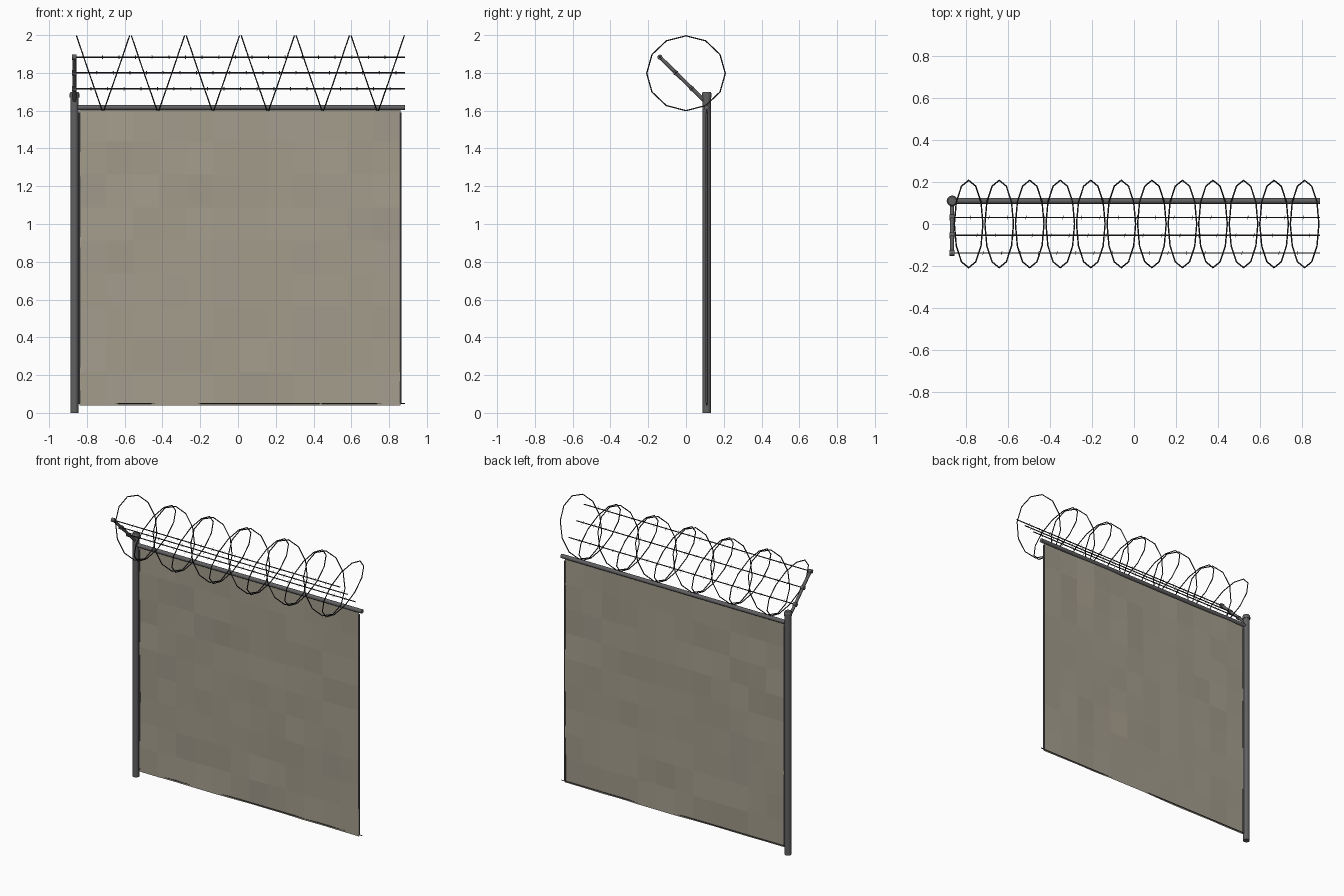
import bpy, bmesh, math, random
from mathutils import Vector

if "Cube" in bpy.data.objects:
    bpy.data.objects.remove(bpy.data.objects["Cube"])

random.seed(4)
PX, PY = -0.866, 0.11        # post position
END = 0.885                  # right end of rail and wires


def material(name, rgb):
    m = bpy.data.materials.new(name)
    m.diffuse_color = (*rgb, 1)
    m.use_nodes = True
    m.node_tree.nodes["Principled BSDF"].inputs["Base Color"].default_value = m.diffuse_color
    return m


STEEL = material("steel", (0.12, 0.12, 0.125))
WIRE = material("wire", (0.035, 0.035, 0.035))
MESH = material("mesh_fabric", (0.37, 0.335, 0.265))


def finish(name, bm, mat, smooth=False):
    me = bpy.data.meshes.new(name)
    bm.to_mesh(me)
    bm.free()
    ob = bpy.data.objects.new(name, me)
    bpy.context.collection.objects.link(ob)
    me.materials.append(mat)
    if smooth:
        bpy.ops.object.select_all(action='DESELECT')
        ob.select_set(True)
        bpy.context.view_layer.objects.active = ob
        bpy.ops.object.shade_smooth_by_angle(angle=math.radians(50))
    return ob


def add_rod(bm, a, b, r, sides=12, r2=None):
    a, b = Vector(a), Vector(b)
    d = b - a
    new = bmesh.ops.create_cone(bm, cap_ends=True, segments=sides, radius1=r,
                                radius2=r if r2 is None else r2, depth=d.length)
    rot = d.to_track_quat('Z', 'Y').to_matrix()
    for v in new["verts"]:
        v.co = rot @ v.co + (a + b) / 2


def rod(name, a, b, r, sides=12, mat=STEEL):
    bm = bmesh.new()
    add_rod(bm, a, b, r, sides)
    return finish(name, bm, mat, sides > 6)


# Post, its cap and the top rail
rod("post", (PX, PY, 0), (PX, PY, 1.675), 0.022)
bm = bmesh.new()
add_rod(bm, (PX, PY, 1.67), (PX, PY, 1.69), 0.026)
add_rod(bm, (PX, PY, 1.69), (PX, PY, 1.70), 0.026, 12, 0.02)
finish("post_cap", bm, STEEL, True)
rod("top_rail", (PX, PY, 1.617), (END, PY, 1.617), 0.014)

# Slightly uneven fence panel
bm = bmesh.new()
NX, NZ = 12, 9
grid = [[bm.verts.new((-0.84 + 1.70 * i / NX,
                       PY + random.uniform(-0.005, 0.005),
                       0.04 + 1.57 * j / NZ))
         for i in range(NX + 1)] for j in range(NZ + 1)]
for j in range(NZ):
    for i in range(NX):
        bm.faces.new((grid[j][i], grid[j][i + 1],
                      grid[j + 1][i + 1], grid[j + 1][i]))
finish("fence_panel", bm, MESH)

# Tension bars at both panel edges and the bottom wire
for side, x in (("left", -0.84), ("right", 0.86)):
    rod(side + "_tension_bar", (x, PY, 0.05), (x, PY, 1.59), 0.006, 6)
rod("bottom_wire", (PX, PY, 0.05), (END, PY, 0.05), 0.003, 6, WIRE)

# Slanted arm carrying the barbed wires
rod("slanted_arm", (PX, PY, 1.64), (PX, -0.14, 1.885), 0.010, 8)

# Three barbed wires with clips and short barbs
for k, (y, z) in enumerate(((0.031, 1.716), (-0.054, 1.80), (-0.138, 1.883))):
    bm = bmesh.new()
    add_rod(bm, (PX, y, z), (END, y, z), 0.0038, 6)
    for i in range(19):
        x = -0.78 + 0.03 * k + 0.088 * i
        if x > 0.86:
            break
        for s in (-1, 1):
            add_rod(bm, (x, y - 0.009, z - s * 0.009),
                    (x + 0.004, y + 0.009, z + s * 0.009), 0.0012, 4)
    finish("barbed_wire_%d" % (k + 1), bm, WIRE)
    rod("wire_clip_%d" % (k + 1), (PX - 0.012, y, z), (PX + 0.012, y, z), 0.014, 8)

# Concertina coil: twelve rings leaning alternately left and right
STEP, COUNT = 1.745 / 12, 12
bm = bmesh.new()
for n in range(COUNT):
    cx = -0.86 + STEP * (n + 0.5)
    lean = 0.068 if n % 2 else -0.068
    pts = []
    for i in range(12):
        t = math.tau * i / 12
        pts.append(Vector((cx + lean * math.cos(t), 0.208 * math.sin(t),
                           1.798 + 0.198 * math.cos(t))))
    for i in range(12):
        add_rod(bm, pts[i], pts[(i + 1) % 12], 0.0035, 5)
finish("razor_coil", bm, WIRE)
